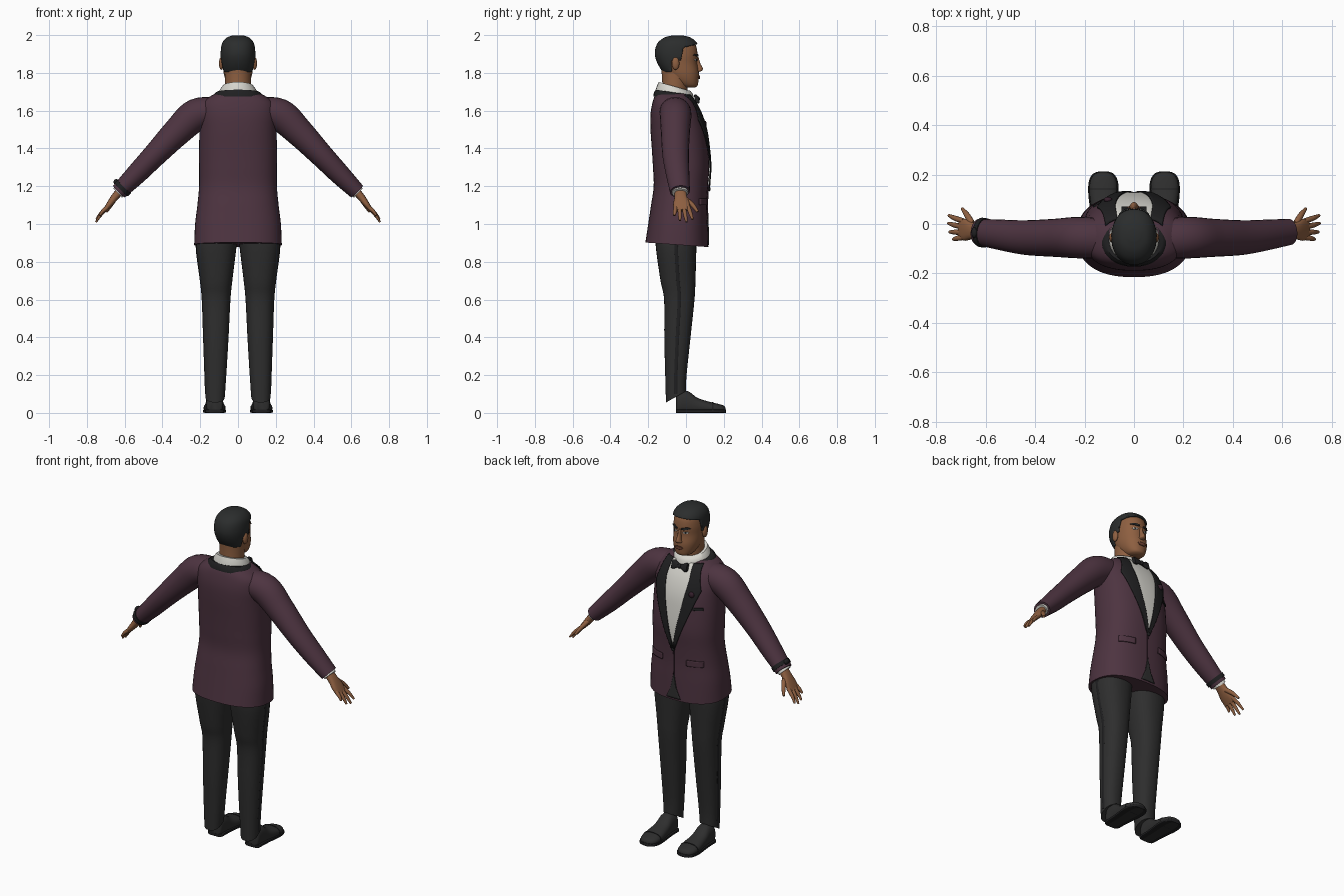
import bpy, bmesh, math
from mathutils import Vector as V

if "Cube" in bpy.data.objects:
    bpy.data.objects.remove(bpy.data.objects["Cube"])


def material(name, r, g, b):
    m = bpy.data.materials.new(name)
    m.use_nodes = True
    m.diffuse_color = (r, g, b, 1)
    node = m.node_tree.nodes["Principled BSDF"]
    node.inputs["Base Color"].default_value = (r, g, b, 1)
    node.inputs["Roughness"].default_value = 0.8
    return m


PURPLE = material("plum cloth", 0.075, 0.034, 0.052)
CLOTH = material("charcoal cloth", 0.027, 0.027, 0.027)
BLACK = material("black satin", 0.014, 0.014, 0.015)
WHITE = material("white shirt", 0.68, 0.67, 0.62)
SKIN = material("brown skin", 0.27, 0.115, 0.052)
HAIR = material("dark hair", 0.024, 0.026, 0.026)
LIPS = material("lip brown", 0.17, 0.06, 0.035)
ROSE = material("dark plum", 0.035, 0.014, 0.025)


def finish(name, bm, mat):
    bmesh.ops.recalc_face_normals(bm, faces=bm.faces)
    mesh = bpy.data.meshes.new(name)
    bm.to_mesh(mesh)
    bm.free()
    mesh.materials.append(mat)
    ob = bpy.data.objects.new(name, mesh)
    bpy.context.collection.objects.link(ob)
    bpy.ops.object.select_all(action="DESELECT")
    ob.select_set(True)
    bpy.context.view_layer.objects.active = ob
    bpy.ops.object.shade_smooth_by_angle(angle=math.radians(45))
    return ob


def dense(rows, k=5):
    """Catmull-Rom interpolation of number tuples."""
    out = []
    for i in range(len(rows) - 1):
        a, b, c, d = (rows[min(max(j, 0), len(rows) - 1)] for j in range(i - 1, i + 3))
        for s in range(k):
            t = s / k
            out.append(tuple(q + t * (r - p) / 2 + t * t * (p - 2.5 * q + 2 * r - w / 2)
                             + t ** 3 * (1.5 * (q - r) + (w - p) / 2)
                             for p, q, r, w in zip(a, b, c, d)))
    return out + [tuple(rows[-1])]


def loft_mesh(sections, p=2.0, n=32, floor=None):
    """Skin superellipse rings given as (centre, u axis, v axis)."""
    bm, rings = bmesh.new(), []
    for c, u, v in sections:
        ring = []
        for i in range(n):
            a = 2 * math.pi * i / n
            cu, cv = (math.copysign(abs(f) ** (2 / p), f) for f in (math.cos(a), math.sin(a)))
            co = V(c) + V(u) * cu + V(v) * cv
            if floor is not None:
                co.z = max(co.z, floor)
            ring.append(bm.verts.new(co))
        rings.append(ring)
    for a, b in zip(rings, rings[1:]):
        for i in range(n):
            bm.faces.new((a[i], a[(i + 1) % n], b[(i + 1) % n], b[i]))
    bm.faces.new(rings[0])
    bm.faces.new(rings[-1])
    return bm


def column(rows, grow=0.0):
    """Rows (z, back, front, half width, tilt) to upright rings."""
    return [((0, (b + f) / 2, z), (w + grow, 0, 0), (0, (f - b) / 2 + grow, t)) for z, b, f, w, t in rows]


def limb(name, path, mat, n=16, p=2.0):
    """Rows (x, y, z, thickness, y half width) running down and outward."""
    pts, secs = dense(path), []
    for i, r in enumerate(pts):
        d = V(pts[min(i + 1, len(pts) - 1)][:3]) - V(pts[max(i - 1, 0)][:3])
        u = d.cross(V((0, 1, 0))).normalized()
        secs.append((r[:3], u * r[3], u.cross(d).normalized() * r[4]))
    return finish(name, loft_mesh(secs, p, n), mat)


def front_y(rows, p, x, z):
    for a, b in zip(rows, rows[1:]):
        if a[0] <= z <= b[0]:
            t = (z - a[0]) / (b[0] - a[0])
            yb, yf, w = (a[i] + t * (b[i] - a[i]) for i in (1, 2, 3))
            return (yb + yf) / 2 + (yf - yb) / 2 * max(0, 1 - abs(x / w) ** p) ** (1 / p)
    return 0


def patch(name, surf, p, edges, mat, lift=0.004, cols=8):
    """Thin plate following a body's +y side; edges are (z, x0, x1)."""
    bm, grid = bmesh.new(), []
    for a, b in zip(edges, edges[1:]):
        for s in range(7):
            z, x0, x1 = (q + (r - q) * s / 6 for q, r in zip(a, b))
            xs = [x0 + (x1 - x0) * i / cols for i in range(cols + 1)]
            grid.append([bm.verts.new((x, front_y(surf, p, x, z) + lift, z)) for x in xs])
    for a, b in zip(grid, grid[1:]):
        for i in range(cols):
            bm.faces.new((a[i], a[i + 1], b[i + 1], b[i]))
    bmesh.ops.remove_doubles(bm, verts=bm.verts, dist=0.0002)
    ob = finish(name, bm, mat)
    mod = ob.modifiers.new("thickness", "SOLIDIFY")
    mod.thickness, mod.offset = 0.006, 0
    return ob


def ball(name, co, size, mat):
    bm = bmesh.new()
    bmesh.ops.create_uvsphere(bm, u_segments=16, v_segments=10, radius=1)
    for v in bm.verts:
        v.co = V(co) + V([q * s for q, s in zip(v.co, size)])
    return finish(name, bm, mat)


# Jacket body
TP = 2.4
torso = dense([(0.89, -0.215, 0.118, 0.232, -0.012), (1.0, -0.2, 0.115, 0.227, 0), (1.1, -0.185, 0.112, 0.215, 0),
               (1.2, -0.171, 0.116, 0.206, 0), (1.3, -0.175, 0.123, 0.206, 0), (1.4, -0.181, 0.117, 0.206, 0),
               (1.5, -0.188, 0.104, 0.204, 0), (1.58, -0.188, 0.08, 0.204, 0), (1.64, -0.178, 0.05, 0.19, 0),
               (1.68, -0.164, 0.022, 0.14, 0), (1.695, -0.145, 0.0, 0.1, 0)])
finish("jacket_body", loft_mesh(column(torso), TP, 48), PURPLE)

# Shirt front, lapels and jacket details
patch("shirt_front", torso, TP, [(1.68, -0.07, 0.07), (1.6, -0.09, 0.09), (1.45, -0.065, 0.065), (1.2, 0, 0)], WHITE)
patch("front_opening", torso, TP, [(1.04, 0, 0), (0.95, -0.018, 0.018), (0.89, -0.045, 0.045)], CLOTH, 0.002)
patch("front_seam", torso, TP, [(1.21, -0.002, 0.002), (1.03, -0.002, 0.002)], ROSE, 0.002, 2)
for s, side in ((1, "left"), (-1, "right")):
    patch(side + "_lapel", torso, TP, [(1.683, s * 0.068, s * 0.115), (1.6, s * 0.076, s * 0.135),
          (1.55, s * 0.07, s * 0.15), (1.45, s * 0.053, s * 0.115), (1.19, s * -0.003, s * 0.012)], BLACK, 0.009)
    patch(side + "_pocket_flap", torso, TP, [(1.135, s * 0.08, s * 0.17), (1.1, s * 0.08, s * 0.17)], PURPLE, 0.004)
ball("jacket_button", (0, 0.124, 1.185), (0.012, 0.006, 0.012), BLACK)
ball("lapel_rose", (-0.105, front_y(torso, TP, 0.105, 1.53) + 0.014, 1.53), (0.017, 0.012, 0.017), ROSE)
patch("breast_pocket", torso, TP, [(1.455, -0.165, -0.115), (1.44, -0.165, -0.115)], BLACK)

# Jacket collar, shirt collar, neck and bow tie
finish("jacket_collar", loft_mesh(column([(1.665, -0.173, 0.03, 0.135, -0.01), (1.685, -0.17, 0.03, 0.13, -0.012),
       (1.697, -0.16, 0.025, 0.115, -0.014)]), 2.1), BLACK)
finish("shirt_collar", loft_mesh(column([(1.675, -0.162, 0.042, 0.105, -0.012), (1.705, -0.157, 0.037, 0.1, -0.018),
       (1.728, -0.145, 0.025, 0.082, -0.024)])), WHITE)
finish("neck", loft_mesh(column([(1.66, -0.135, 0.005, 0.07, 0), (1.74, -0.125, 0.01, 0.068, 0),
       (1.82, -0.13, 0.02, 0.07, 0)])), SKIN)
bow = dense([(-0.05, 0.022), (-0.035, 0.023), (-0.01, 0.01), (0.01, 0.01), (0.035, 0.023), (0.05, 0.022)], 3)
finish("bow_tie", loft_mesh([((x, 0.057, 1.662), (0, 0.011, 0), (0, -h * 0.3, h)) for x, h in bow], 3, 16), BLACK)
ball("bow_knot", (0, 0.062, 1.662), (0.012, 0.012, 0.014), BLACK)

# Head
HP = 2.2
head = dense([(1.722, 0.0, 0.045, 0.025, 0), (1.732, -0.035, 0.061, 0.046, 0), (1.76, -0.075, 0.066, 0.064, 0),
              (1.8, -0.115, 0.068, 0.076, 0), (1.85, -0.145, 0.06, 0.081, 0), (1.9, -0.156, 0.061, 0.083, 0),
              (1.95, -0.142, 0.05, 0.075, 0), (1.98, -0.105, 0.015, 0.05, 0), (1.992, -0.06, -0.03, 0.015, 0)])
finish("head", loft_mesh(column(head), HP), SKIN)

# Hair cap, cut along forehead, sideburn and nape lines
bm = loft_mesh(column([(z + 0.007, *r) for z, *r in head], 0.009), HP, 40)
cuts = [((0, 0, 1.938), (0, -0.25, 1)), ((0, -0.022, 0), (0, -1, 0.2)), ((0, 0, 1.865), (0, 0, 1)),
        ((0, -0.078, 0), (0, -1, 0)), ((0, 0, 1.805), (0, 0, 1))]
cuts[1] = ((0, -0.022, 1.89), (0, -1, 0.2))
for co, no in cuts:
    bmesh.ops.bisect_plane(bm, geom=bm.verts[:] + bm.edges[:] + bm.faces[:], plane_co=co, plane_no=no)


def is_hair(face):
    c = face.calc_center_median()
    brow, side, burn, rear, nape = ((c - V(co)).dot(V(no)) > 0 for co, no in cuts)
    return brow or (side and burn) or (rear and nape)


bmesh.ops.delete(bm, geom=[f for f in bm.faces if not is_hair(f)], context="FACES")
cap = finish("hair", bm, HAIR)
cap.modifiers.new("thickness", "SOLIDIFY").thickness = 0.012

# Face
nose = dense([(1.885, 0.066, 0.009), (1.85, 0.076, 0.01), (1.825, 0.089, 0.014), (1.812, 0.085, 0.019),
              (1.805, 0.07, 0.012)])
finish("nose", loft_mesh([((0, (y + 0.045) / 2, z), (w, 0, 0), (0, (y - 0.045) / 2, 0)) for z, y, w in nose], 2, 16), SKIN)
patch("mouth", head, HP, [(1.785, -0.012, 0.012), (1.778, -0.027, 0.027), (1.767, -0.014, 0.014)], LIPS, 0.003)
for s, side in ((1, "left"), (-1, "right")):
    patch(side + "_eyebrow", head, HP, [(1.9, s * 0.035, s * 0.05), (1.894, s * 0.014, s * 0.06),
          (1.886, s * 0.014, s * 0.03)], HAIR, 0.004)
    patch(side + "_eye", head, HP, [(1.874, s * 0.028, s * 0.042), (1.869, s * 0.02, s * 0.05),
          (1.863, s * 0.028, s * 0.042)], WHITE, 0.001)
    patch(side + "_iris", head, HP, [(1.874, s * 0.03, s * 0.04), (1.863, s * 0.03, s * 0.04)], HAIR, 0.002)
    ball(side + "_ear", (s * 0.088, -0.055, 1.85), (0.013, 0.02, 0.034), SKIN)

# Arms and hands
fingers = {"index": (0.012, 0.75, 0.035, 1.025), "middle": (-0.012, 0.752, 0.003, 1.01),
           "ring": (-0.034, 0.747, -0.032, 1.018), "little": (-0.054, 0.732, -0.062, 1.045)}
for s, side in ((1, "left"), (-1, "right")):
    limb(side + "_sleeve", [(s * 0.1, -0.06, 1.6, 0.07, 0.08), (s * 0.22, -0.055, 1.578, 0.086, 0.084),
         (s * 0.32, -0.056, 1.49, 0.076, 0.077), (s * 0.44, -0.055, 1.366, 0.063, 0.07),
         (s * 0.54, -0.044, 1.262, 0.055, 0.062), (s * 0.63, -0.032, 1.172, 0.044, 0.053)], PURPLE, 24)
    limb(side + "_shirt_cuff", [(s * 0.61, -0.032, 1.19, 0.033, 0.043), (s * 0.637, -0.032, 1.164, 0.033, 0.043)], WHITE)
    limb(side + "_palm", [(s * 0.61, -0.03, 1.19, 0.022, 0.03), (s * 0.65, -0.028, 1.145, 0.02, 0.033),
         (s * 0.68, -0.024, 1.105, 0.016, 0.044), (s * 0.705, -0.022, 1.072, 0.01, 0.04)], SKIN, 16, 2.5)
    for name, (y0, x, y, z) in fingers.items():
        limb(f"{side}_{name}_finger", [(s * 0.69, y0, 1.09, 0.011, 0.011),
             (s * (0.7 + x) / 2, (y0 + y) / 2, (1.09 + z) / 2, 0.0095, 0.0105),
             (s * x, y, z, 0.005, 0.006)], SKIN, 10)
    limb(side + "_thumb", [(s * 0.655, 0.0, 1.13, 0.013, 0.014), (s * 0.675, 0.035, 1.1, 0.012, 0.012),
         (s * 0.695, 0.062, 1.065, 0.006, 0.007)], SKIN, 10)

# Wristwatch
limb("watch_strap", [(-0.602, -0.036, 1.2, 0.051, 0.06), (-0.618, -0.034, 1.184, 0.051, 0.06)], BLACK, 24)
ball("watch_face", (-0.645, -0.035, 1.222), (0.014, 0.022, 0.016), BLACK)

# Trousers and shoes
leg = dense([(0.085, 0.07, 0.172, -0.106, 0.0, 0.03), (0.2, 0.062, 0.176, -0.11, 0.003, 0), (0.4, 0.05, 0.183, -0.115, 0.024, 0),
             (0.6, 0.04, 0.19, -0.116, 0.045, 0), (0.7, 0.03, 0.2, -0.135, 0.05, 0), (0.88, 0.008, 0.222, -0.16, 0.055, 0),
             (0.97, 0.0, 0.205, -0.16, 0.055, 0)])
shoe = dense([(-0.052, 0.028, 0.085), (-0.04, 0.043, 0.11), (0.01, 0.045, 0.115), (0.06, 0.049, 0.08), (0.12, 0.056, 0.06),
              (0.17, 0.054, 0.048), (0.2, 0.038, 0.038), (0.21, 0.015, 0.025)])
for s, side in ((1, "left"), (-1, "right")):
    finish(side + "_trouser_leg", loft_mesh([((s * (a + b) / 2, (c + d) / 2, z), ((b - a) / 2, 0, 0),
           (0, (d - c) / 2, t)) for z, a, b, c, d, t in leg], 2.3), CLOTH)
    finish(side + "_side_stripe", loft_mesh([((s * b, (c + d) / 2, z), (0.002, 0, 0), (0, 0.009, 0))
           for z, a, b, c, d, t in leg[1:-4]], 3, 8), BLACK)
    finish(side + "_shoe", loft_mesh([((s * 0.124, y, h * 0.45), (w, 0, 0), (0, 0, h * 0.55))
           for y, w, h in shoe], 2.4, 24, 0.0), CLOTH)
    finish(side + "_sole", loft_mesh([((s * 0.124, y * 1.01, 0.009), (w + 0.005, 0, 0), (0, 0, 0.009))
           for y, w, h in shoe], 6, 24, 0.0), BLACK)
    toe = [r for r in shoe if 0.14 < r[0] < 0.152][:1] or shoe[22:23]
    y, w, h = toe[0]
    finish(side + "_toe_seam", loft_mesh([((s * 0.124, y + d, h * 0.45), (w + 0.002, 0, 0), (0, 0, h * 0.55 + 0.002))
           for d in (-0.003, 0.003)], 2.4, 24, 0.0), BLACK)
